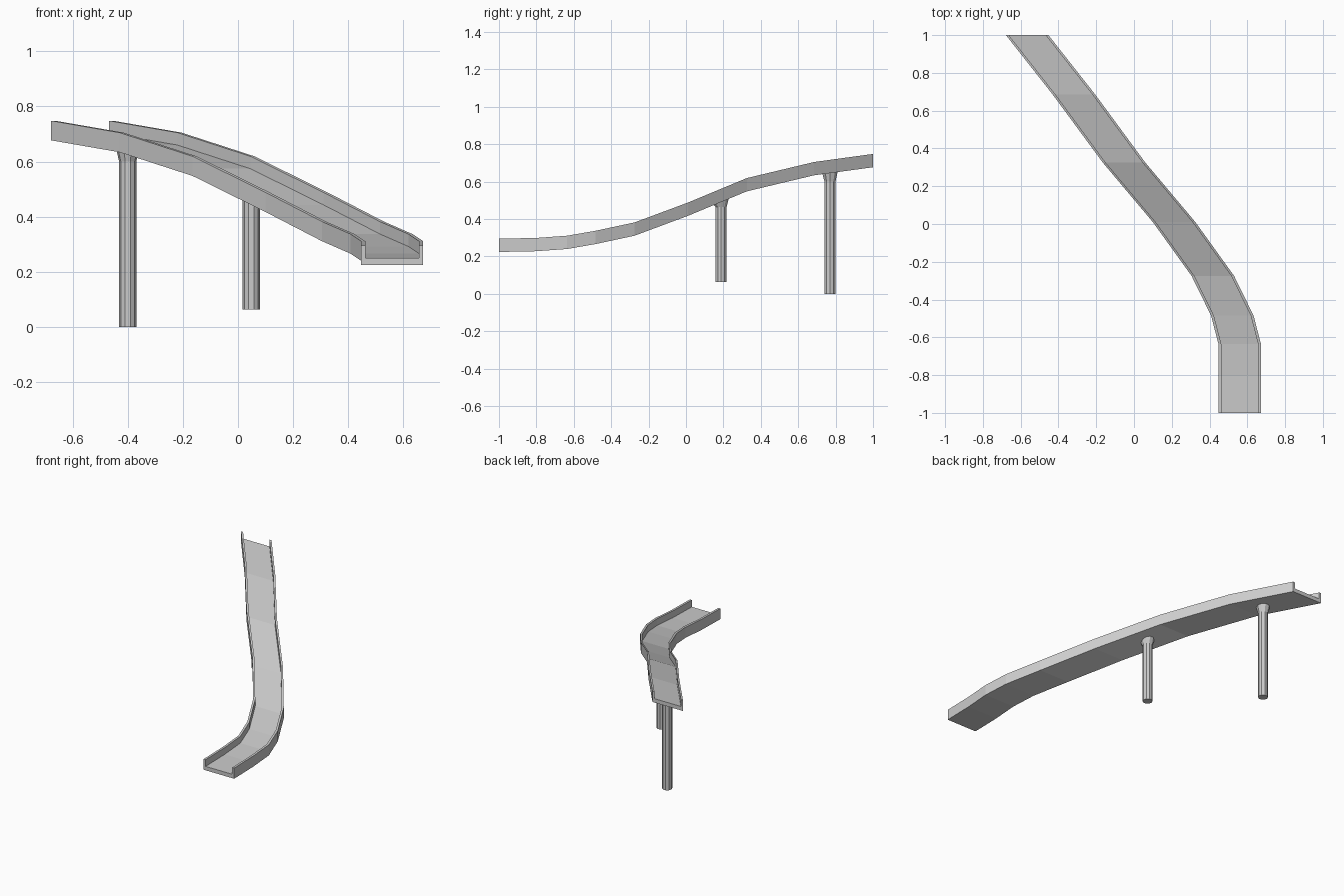
import bpy, bmesh
from math import cos, sin, pi

if "Cube" in bpy.data.objects:
    bpy.data.objects.remove(bpy.data.objects["Cube"])

# Stations along the chute: y, left edge x, bottom z
PATH = [(-1.0, 0.447, 0.224), (-0.8, 0.447, 0.228), (-0.635, 0.447, 0.240),
        (-0.485, 0.408, 0.266), (-0.275, 0.305, 0.311), (0.01, 0.10, 0.417),
        (0.325, -0.165, 0.548), (0.685, -0.43, 0.634), (1.0, -0.678, 0.677)]
WIDTH, HEIGHT, WALL, FLOOR = 0.225, 0.071, 0.015, 0.026


def make_object(name, bm):
    bmesh.ops.recalc_face_normals(bm, faces=bm.faces[:])
    mesh = bpy.data.meshes.new(name)
    bm.to_mesh(mesh)
    bm.free()
    ob = bpy.data.objects.new(name, mesh)
    bpy.context.collection.objects.link(ob)
    return ob


def bridge(bm, a, b):
    n = len(a)
    for i in range(n):
        j = (i + 1) % n
        bm.faces.new((a[i], a[j], b[j], b[i]))


def underside(y):
    for (y0, _, z0), (y1, _, z1) in zip(PATH, PATH[1:]):
        if y <= y1:
            return z0 + (z1 - z0) * (y - y0) / (y1 - y0)
    return PATH[-1][2]


# Chute: U-shaped section swept through the stations
section = [(0, 0), (WIDTH, 0), (WIDTH, HEIGHT), (WIDTH - WALL, HEIGHT),
           (WIDTH - WALL, FLOOR), (WALL, FLOOR), (WALL, HEIGHT), (0, HEIGHT)]
bm = bmesh.new()
rings = [[bm.verts.new((x + u, y, z + v)) for u, v in section] for y, x, z in PATH]
for a, b in zip(rings, rings[1:]):
    bridge(bm, a, b)
for r in (rings[0], rings[-1]):
    bm.faces.new((r[0], r[1], r[4], r[5]))
    bm.faces.new((r[1], r[2], r[3], r[4]))
    bm.faces.new((r[0], r[5], r[6], r[7]))
make_object("slide_chute", bm)


# Posts: ten-sided shafts with flared heads cut to the slope
def post(name, x, y, foot, neck, sides=10, radius=0.031, flare=0.043):
    bm = bmesh.new()
    dirs = [(cos(2 * pi * i / sides), sin(2 * pi * i / sides)) for i in range(sides)]
    loops = [[bm.verts.new((x + radius * c, y + radius * s, z)) for c, s in dirs]
             for z in (foot, neck)]
    loops.append([bm.verts.new((x + flare * c, y + flare * s,
                                underside(y + flare * s) + 0.003)) for c, s in dirs])
    for a, b in zip(loops, loops[1:]):
        bridge(bm, a, b)
    bm.faces.new(loops[0])
    bm.faces.new(loops[-1])
    make_object(name, bm)


post("rear_post", -0.40, 0.77, 0.0, 0.60)
post("middle_post", 0.048, 0.188, 0.063, 0.465)
